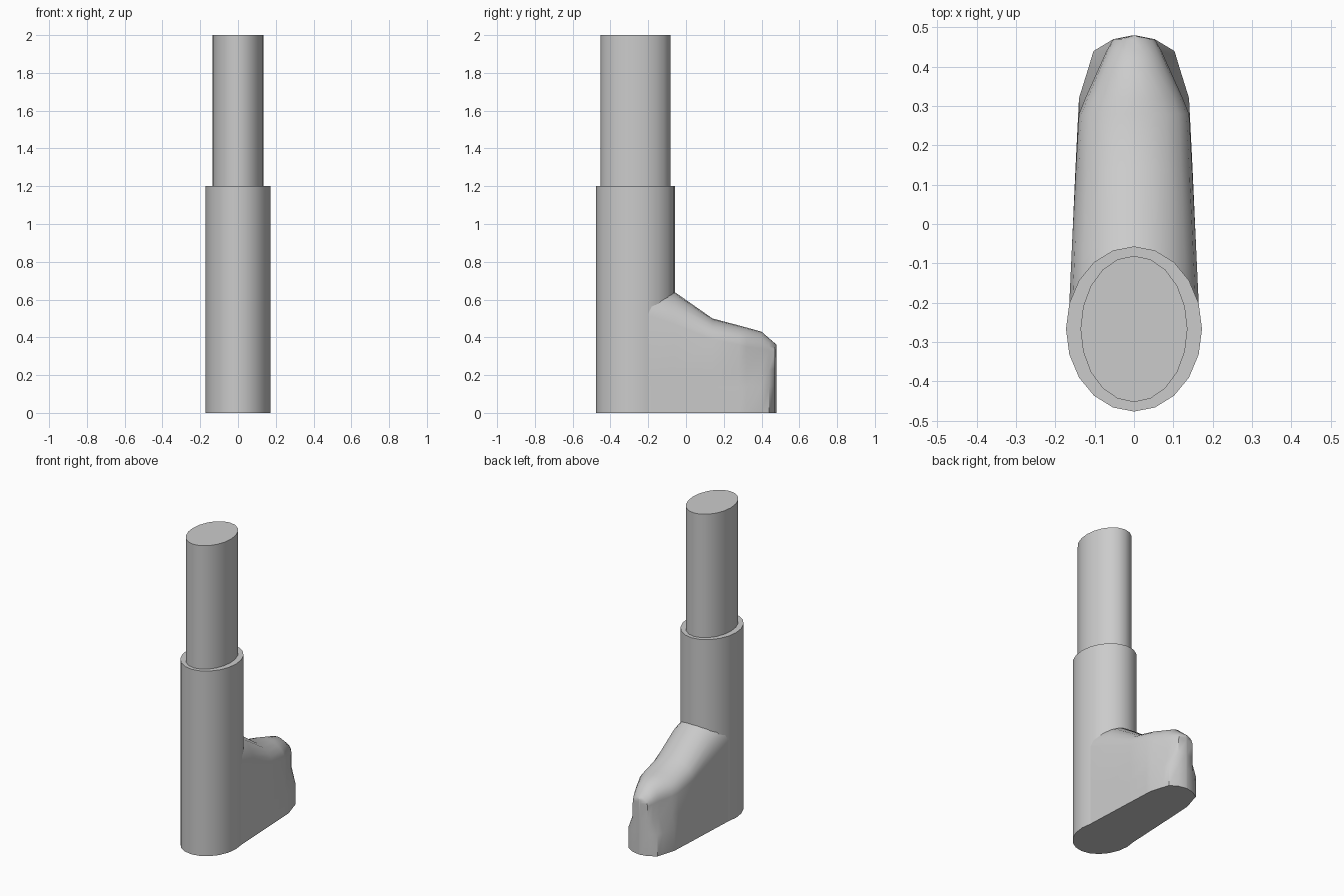
import bpy, bmesh, math

if "Cube" in bpy.data.objects:
    bpy.data.objects.remove(bpy.data.objects["Cube"])

SIDES = 20
LEG_Y = -0.267


def finish(bm, name, angle):
    bmesh.ops.recalc_face_normals(bm, faces=bm.faces)
    me = bpy.data.meshes.new(name)
    bm.to_mesh(me)
    bm.free()
    ob = bpy.data.objects.new(name, me)
    bpy.context.collection.objects.link(ob)
    bpy.ops.object.select_all(action='DESELECT')
    ob.select_set(True)
    bpy.context.view_layer.objects.active = ob
    bpy.ops.object.shade_smooth_by_angle(angle=math.radians(angle))
    return ob


def loft(bm, rings):
    """Bridge closed rings of points and cap both ends."""
    rows = [[bm.verts.new(p) for p in r] for r in rings]
    for a, b in zip(rows, rows[1:]):
        n = len(a)
        for i in range(n):
            bm.faces.new((a[i], a[(i + 1) % n], b[(i + 1) % n], b[i]))
    bm.faces.new(rows[0])
    bm.faces.new(rows[-1])


def oval_column(name, rx, ry, z0, z1):
    bm = bmesh.new()
    steps = [2 * math.pi * i / SIDES for i in range(SIDES)]
    loft(bm, [[(rx * math.sin(t), LEG_Y + ry * math.cos(t), z) for t in steps]
              for z in (z0, z1)])
    return finish(bm, name, 35)


# Leg and boot shaft
oval_column("leg", 0.136, 0.186, 1.2, 2.0)
oval_column("boot_shaft", 0.173, 0.21, 0.0, 1.2)

# Foot: y, sole half width, upper half width, shoulder z, crest z
sections = [
    (-0.267, 0.166, 0.166, 0.54, 0.70),
    (-0.20, 0.1645, 0.1645, 0.52, 0.68),
    (-0.06, 0.158, 0.158, 0.47, 0.64),
    (0.14, 0.149, 0.148, 0.39, 0.50),
    (0.28, 0.142, 0.140, 0.36, 0.463),
    (0.32, 0.140, 0.124, 0.35, 0.452),
    (0.40, 0.115, 0.088, 0.34, 0.43),
    (0.44, 0.103, 0.070, 0.33, 0.395),
    (0.47, 0.053, 0.053, 0.32, 0.369),
    (0.48, 0.004, 0.004, 0.32, 0.36),
]


def foot_ring(y, wb, wt, zs, zt):
    half = [(wb, 0.0), (wb, 0.14), (wt, 0.23)]
    for k in range(5):
        a = math.radians(18 * k)
        half.append((wt * math.cos(a), zs + (zt - zs) * math.sin(a)))
    left = [(-x, z) for x, z in reversed(half)]
    return [(x, y, z) for x, z in half + [(0, zt)] + left]


bm = bmesh.new()
loft(bm, [foot_ring(*s) for s in sections])
finish(bm, "boot_foot", 40)
